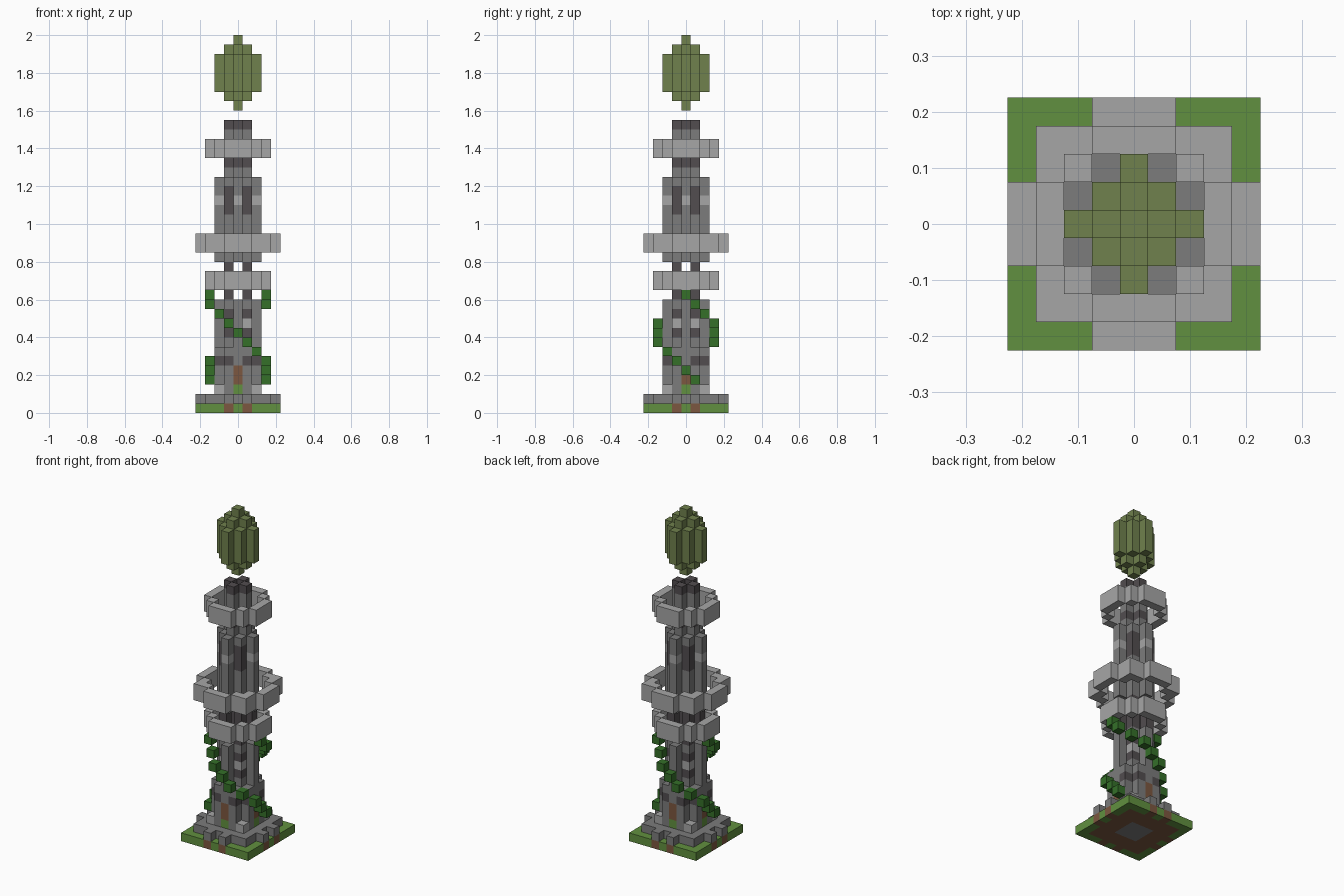
import bpy, bmesh
from mathutils import Vector

cube = bpy.data.objects.get("Cube")
if cube:
    bpy.data.objects.remove(cube, do_unlink=True)

U = 0.05  # block size


def material(name, rgb):
    m = bpy.data.materials.new(name)
    m.use_nodes = True
    m.diffuse_color = (*rgb, 1)
    m.node_tree.nodes["Principled BSDF"].inputs["Base Color"].default_value = (*rgb, 1)
    return m


MATS = {
    "light": material("light stone", (0.38, 0.38, 0.38)),
    "stone": material("grey stone", (0.2, 0.2, 0.2)),
    "dark": material("dark stone", (0.085, 0.075, 0.08)),
    "grass": material("grass green", (0.12, 0.28, 0.05)),
    "vine": material("vine green", (0.035, 0.16, 0.022)),
    "olive": material("olive flame", (0.16, 0.22, 0.075)),
    "dirt": material("brown dirt", (0.2, 0.095, 0.05)),
}
SIDES = [Vector(d) for d in ((1, 0, 0), (-1, 0, 0), (0, 1, 0), (0, -1, 0), (0, 0, 1), (0, 0, -1))]


def build(name, cells):
    """Make a block object from {(x, y, layer): colour}, skipping hidden faces."""
    used = sorted(set(cells.values()))
    mesh = bpy.data.meshes.new(name)
    for c in used:
        mesh.materials.append(MATS[c])
    bm = bmesh.new()
    for (x, y, z), colour in cells.items():
        mid = Vector((x, y, z + 0.5))
        for n in SIDES:
            if (x + n.x, y + n.y, z + n.z) in cells:
                continue
            a = Vector((n.y, n.z, n.x))
            b = n.cross(a)
            corners = [mid + (n + a * i + b * j) / 2 for i, j in ((-1, -1), (1, -1), (1, 1), (-1, 1))]
            face = bm.faces.new([bm.verts.new(p * U) for p in corners])
            face.material_index = used.index(colour)
    bmesh.ops.remove_doubles(bm, verts=bm.verts, dist=U / 100)
    bm.to_mesh(mesh)
    bm.free()
    obj = bpy.data.objects.new(name, mesh)
    bpy.context.collection.objects.link(obj)


def disc(r):
    """Blocky round footprint."""
    span = range(-r, r + 1)
    return {(x, y) for x in span for y in span if x * x + y * y < (r + 0.3) ** 2}


def rim(r):
    return {p for p in disc(r) if any((p[0] + n.x, p[1] + n.y) not in disc(r) for n in SIDES)}


def stack(points, layers, colour):
    return {(x, y, z): colour for x, y in points for z in layers}


def cross(r):
    return {(r, 0), (-r, 0), (0, r), (0, -r)}


CORNERS = {(1, 1), (1, -1), (-1, 1), (-1, -1)}
SQUARE = {(x, y) for x in (-1, 0, 1) for y in (-1, 0, 1)}

# Ground slab: grass, with dirt under the paving and stone in the middle
paving = disc(4) - cross(4)
full = {(x, y) for x in range(-4, 5) for y in range(-4, 5)}
ground = stack(full, [0], "grass")
ground.update(stack(paving, [0], "dirt"))
ground.update(stack(SQUARE, [0], "stone"))
build("ground", ground)
build("paving", stack(paving, [1], "stone"))

# Wide base with doors, dark windows and light corner posts
base = stack(disc(2), range(2, 7), "stone")
base.update(stack(disc(2) - SQUARE - cross(2), [5], "dark"))
base.update(stack(cross(2), [2], "grass"))
base.update(stack(cross(2), [3, 4], "dirt"))
base.update(stack({(2 * x, 2 * y) for x, y in CORNERS}, [2], "light"))
build("base", base)

# Lower shaft: four buttresses around banded corner columns
lower = stack(SQUARE | cross(2), range(7, 12), "stone")
for layer, colour in ((8, "dark"), (9, "light"), (10, "dark")):
    lower.update(stack(CORNERS, [layer], colour))
build("lower_shaft", lower)

# Open gallery of four columns
build("gallery_columns", stack(CORNERS, range(12, 16), "dark"))

# Upper shaft with tall dark windows and a light band on the buttresses
upper = stack(SQUARE | cross(2), range(16, 25), "stone")
upper.update(stack(CORNERS, [21, 22, 23], "dark"))
upper.update(stack(cross(2), [22], "light"))
build("upper_shaft", upper)

# Slim neck with dark bands and an open cup
neck = stack(disc(1), range(25, 30), "stone")
neck.update(stack(cross(1), [26, 30], "dark"))
neck[(0, 0, 29)] = "light"
build("neck", neck)

# Balcony rings
for name, radius, layer in (("lower_ring", 3, 13), ("middle_ring", 4, 17), ("upper_ring", 3, 27)):
    build(name, stack(rim(radius), [layer, layer + 1], "light"))

# Two vines winding down opposite sides
path = [(-3, 0), (-3, -1), (-2, -2), (-1, -3), (0, -3), (1, -3), (2, -2), (3, -1), (3, 0), (3, 1)]
for name, s in (("front_vine", 1), ("back_vine", -1)):
    build(name, {(s * x, s * y, 12 - i): "vine" for i, (x, y) in enumerate(path)})

# Floating flame
flame = stack({(0, 0)}, range(32, 40), "olive")
flame.update(stack(disc(1), range(33, 39), "olive"))
flame.update(stack(SQUARE | cross(2), range(34, 38), "olive"))
build("flame", flame)
